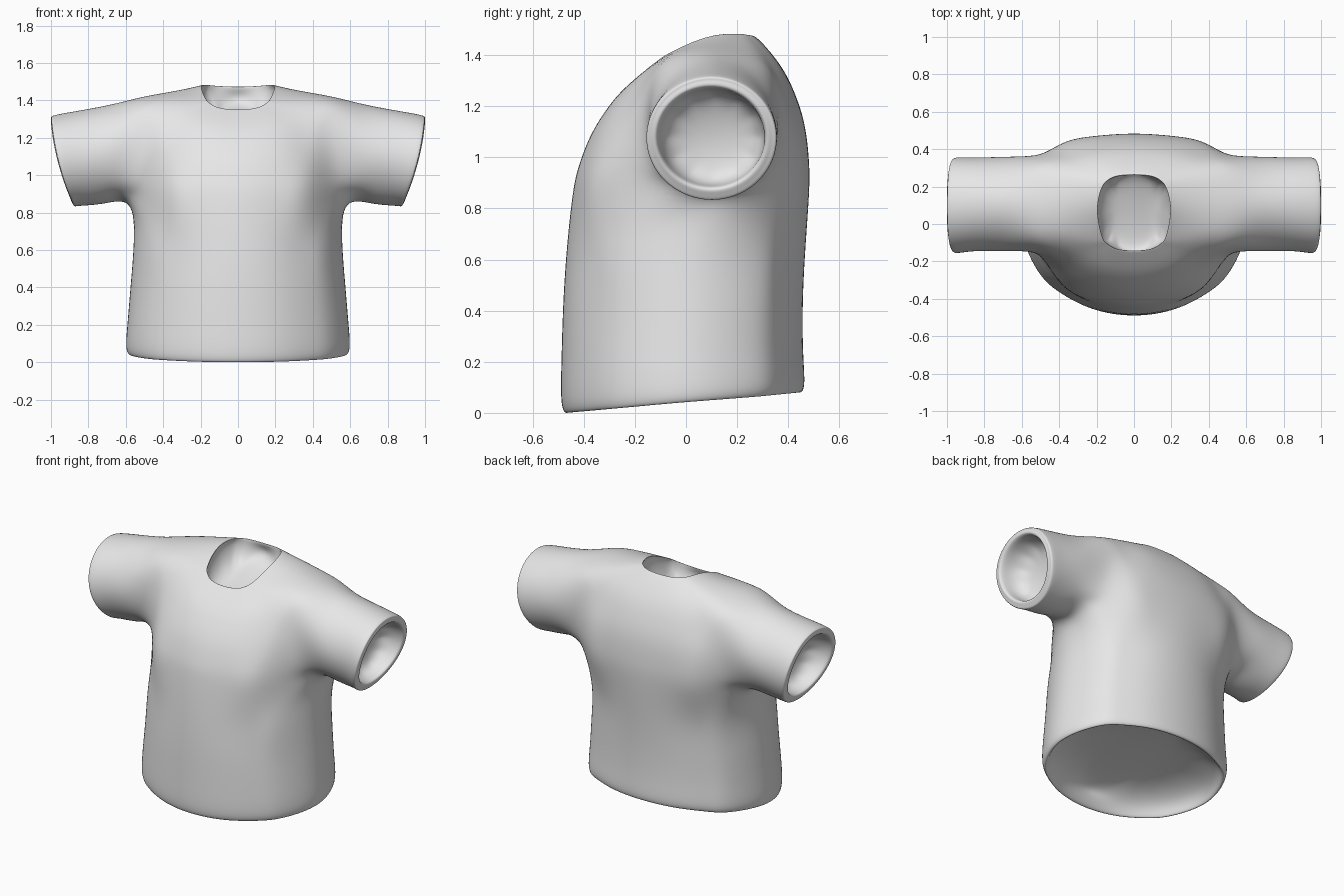
import bpy, bmesh, math

if "Cube" in bpy.data.objects:
    bpy.data.objects.remove(bpy.data.objects["Cube"])

cloth = bpy.data.materials.new("light grey cloth")
cloth.diffuse_color = (0.8, 0.8, 0.8, 1)
cloth.use_nodes = True
cloth.node_tree.nodes["Principled BSDF"].inputs["Base Color"].default_value = cloth.diffuse_color

# torso columns of the right half, from centre front to centre back
ANGLES = [math.radians(a) for a in (-90, -68, -48, -30, 0, 30, 48, 68, 90)]


def spow(v, p):
    return math.copysign(abs(v) ** p, v)


def torso_ring(w, yc, yf, yb, zs, zf, zb, px=1.0, pf=1.0, pb=0.85):
    """Half ring: half width, centre y, front/back y, side/front/back z, squareness."""
    pts = []
    ez = 1.0 if zs < 0.3 else 1.7
    for a in ANGLES:
        c, s = max(math.cos(a), 0), math.sin(a)
        if abs(c) < 1e-6:
            c = 0.0
        depth, p, z = (yc - yf, pf, zf) if s < 0 else (yb - yc, pb, zb)
        pts.append((w * c ** px, yc + depth * spow(s, p), zs + (z - zs) * abs(s) ** ez))
    return pts


def neck_ring(w, yc, yf, yb, drop):
    """Rounded square ring lying on a saddle that peaks at the shoulders."""
    pts = torso_ring(w, yc, yf, yb, 1, 1, 1, .75, .75, .75)
    return [(x, y, 1.477 - drop - 1.19 * (y - .18) ** 2) for x, y, z in pts]


def sleeve_ring(x, slant, yc, zc, ry, rz, bow=0.0, p=1.0):
    """Tilted 12-point ring, starting under the arm and turning toward the back."""
    pts = []
    for i in range(12):
        a = math.radians(-90 + 30 * i)
        c, s = math.cos(a), math.sin(a)
        pts.append((x + slant * s + bow * c * c, yc + ry * spow(c, p), zc + rz * spow(s, p)))
    return pts


TORSO = [
    (.38, 0, -.29, .27, .165, .14, .19),            # recessed underside
    (.525, 0, -.415, .39, .11, .07, .14),           # inside of hem
    (.572, 0, -.460, .44, .046, .003, .082),        # hem edge
    (.597, 0, -.486, .462, .075, .04, .115),        # outside of hem
    (.590, 0, -.487, .458, .22, .20, .24),
    (.572, .01, -.480, .457, .43, .42, .44),
    (.560, .03, -.465, .468, .65, .65, .66),
    (.575, .05, -.443, .482, .84, .86, .87, .95, 1, .6),   # armpit
    (.570, .08, -.418, .480, 1.0, .97, 1.0, .9, 1, .5),
    (.560, .10, -.375, .463, 1.13, 1.08, 1.13, .9, 1, .5),
    (.530, .10, -.315, .425, 1.27, 1.18, 1.25, .9, 1, .55),
    (.430, .10, -.245, .365, 1.42, 1.265, 1.365, .9, 1, .65),  # shoulder
]
NECK = [
    (.220, .08, -.160, .280, 0),       # neckline
    (.204, .08, -.144, .264, .02),
    (.175, .08, -.110, .230, .12),     # neck recess
]
SLEEVE = [
    (.515, -.066, .105, 1.135, .265, .295, 0, .78),    # armhole
    (.69, -.03, .107, 1.115, .252, .267),
    (.85, .01, .105, 1.09, .25, .253),
    (.93, .055, .10, 1.077, .255, .242, .018),     # cuff
    (.943, .055, .10, 1.078, .237, .222, .018),
    (.93, .05, .10, 1.078, .207, .192, .015),
    (.83, .03, .11, 1.08, .17, .155),              # sleeve recess
]
ARMPIT, SHOULDER = 7, 11

# torso grid with a square hole left for the sleeve
bm = bmesh.new()
rings = [torso_ring(*r) for r in TORSO] + [neck_ring(*r) for r in NECK]
grid = [[bm.verts.new(p) for p in ring] for ring in rings]
for r in range(len(grid) - 1):
    for k in range(8):
        if ARMPIT <= r < SHOULDER and k in (3, 4):
            continue
        bm.faces.new((grid[r][k], grid[r][k + 1], grid[r + 1][k + 1], grid[r + 1][k]))
bm.faces.new(grid[0][::-1])
bm.faces.new(grid[-1])

# sleeve grows out of the hole
hole = [grid[ARMPIT][4]] + [grid[r][5] for r in range(ARMPIT, SHOULDER + 1)]
hole += [grid[SHOULDER][4]] + [grid[r][3] for r in range(SHOULDER, ARMPIT - 1, -1)]
for v, p in zip(hole, sleeve_ring(*SLEEVE[0])):
    v.co = p
last = hole
for spec in SLEEVE[1:]:
    ring = [bm.verts.new(p) for p in sleeve_ring(*spec)]
    for i in range(12):
        j = (i + 1) % 12
        bm.faces.new((last[i], last[j], ring[j], ring[i]))
    last = ring
bm.faces.new(last)
bmesh.ops.recalc_face_normals(bm, faces=bm.faces)
for f in bm.faces:
    f.smooth = True

mesh = bpy.data.meshes.new("shirt")
bm.to_mesh(mesh)
bm.free()
mesh.materials.append(cloth)
shirt = bpy.data.objects.new("shirt", mesh)
bpy.context.collection.objects.link(shirt)
mirror = shirt.modifiers.new("mirror", 'MIRROR')
mirror.use_clip = True
sub = shirt.modifiers.new("smooth surface", 'SUBSURF')
sub.levels = sub.render_levels = 3

# nudge the cage so the smoothed surface passes through the measured rings
target = [v.co.copy() for v in mesh.vertices]
for _ in range(7):
    dg = bpy.context.evaluated_depsgraph_get()
    dg.update()
    ev = shirt.evaluated_get(dg)
    now = [v.co.copy() for v in ev.to_mesh().vertices[:len(target)]]
    ev.to_mesh_clear()
    for v, t, n in zip(mesh.vertices, target, now):
        v.co += (t - n) * 0.8
        if abs(t.x) < 1e-5:
            v.co.x = 0
    mesh.update()
    shirt.update_tag()
